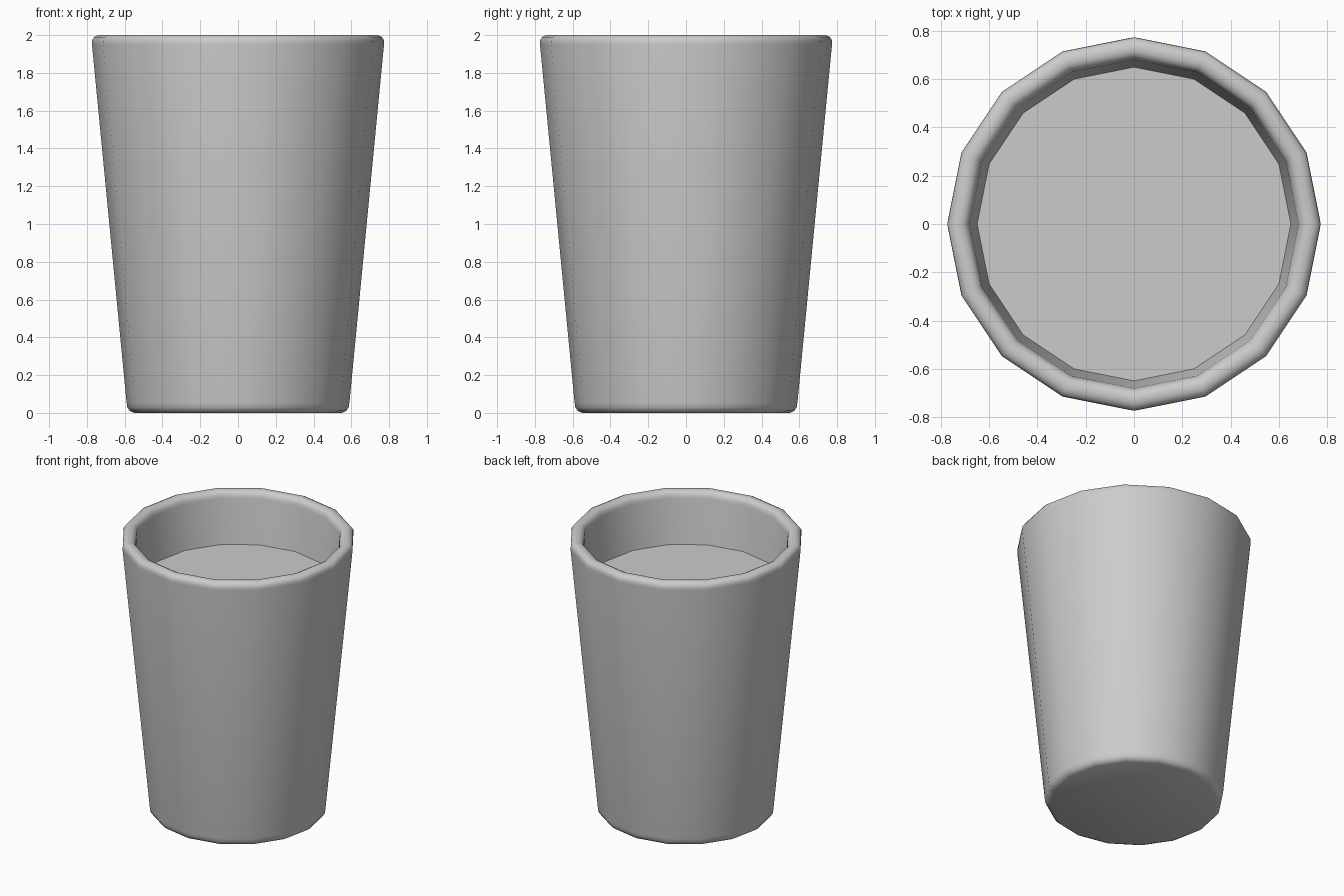
import bpy, bmesh, math

if "Cube" in bpy.data.objects:
    bpy.data.objects.remove(bpy.data.objects["Cube"])

SIDES = 16


def lathe(name, profile, cap_start=False, cap_end=False):
    """Revolve (radius, height) points around z into a low-sided shell."""
    bm = bmesh.new()
    rings = []
    for r, z in profile:
        rings.append([bm.verts.new((r * math.cos(2 * math.pi * i / SIDES),
                                    r * math.sin(2 * math.pi * i / SIDES), z))
                      for i in range(SIDES)])
    for a, b in zip(rings, rings[1:]):
        for i in range(SIDES):
            j = (i + 1) % SIDES
            bm.faces.new((a[i], a[j], b[j], b[i]))
    if cap_start:
        bm.faces.new(rings[0][::-1])
    if cap_end:
        bm.faces.new(rings[-1])
    mesh = bpy.data.meshes.new(name)
    bm.to_mesh(mesh)
    bm.free()
    obj = bpy.data.objects.new(name, mesh)
    bpy.context.collection.objects.link(obj)
    bpy.ops.object.select_all(action='DESELECT')
    obj.select_set(True)
    bpy.context.view_layer.objects.active = obj
    bpy.ops.object.shade_smooth_by_angle(angle=math.radians(50))
    return obj


# Tapered cup: rounded base, outer wall, rounded rim, inner wall and floor
lathe("cup", [(0.55, 0.0), (0.573, 0.01), (0.586, 0.03), (0.59, 0.055),
              (0.773, 1.95), (0.772, 1.973), (0.762, 1.99), (0.742, 2.0),
              (0.715, 2.0), (0.696, 1.99), (0.685, 1.973), (0.68, 1.95),
              (0.50, 0.09)], cap_start=True, cap_end=True)

# Flat surface of the drink, just below the rim
lathe("drink_surface", [(0.649, 1.63)], cap_end=True)
